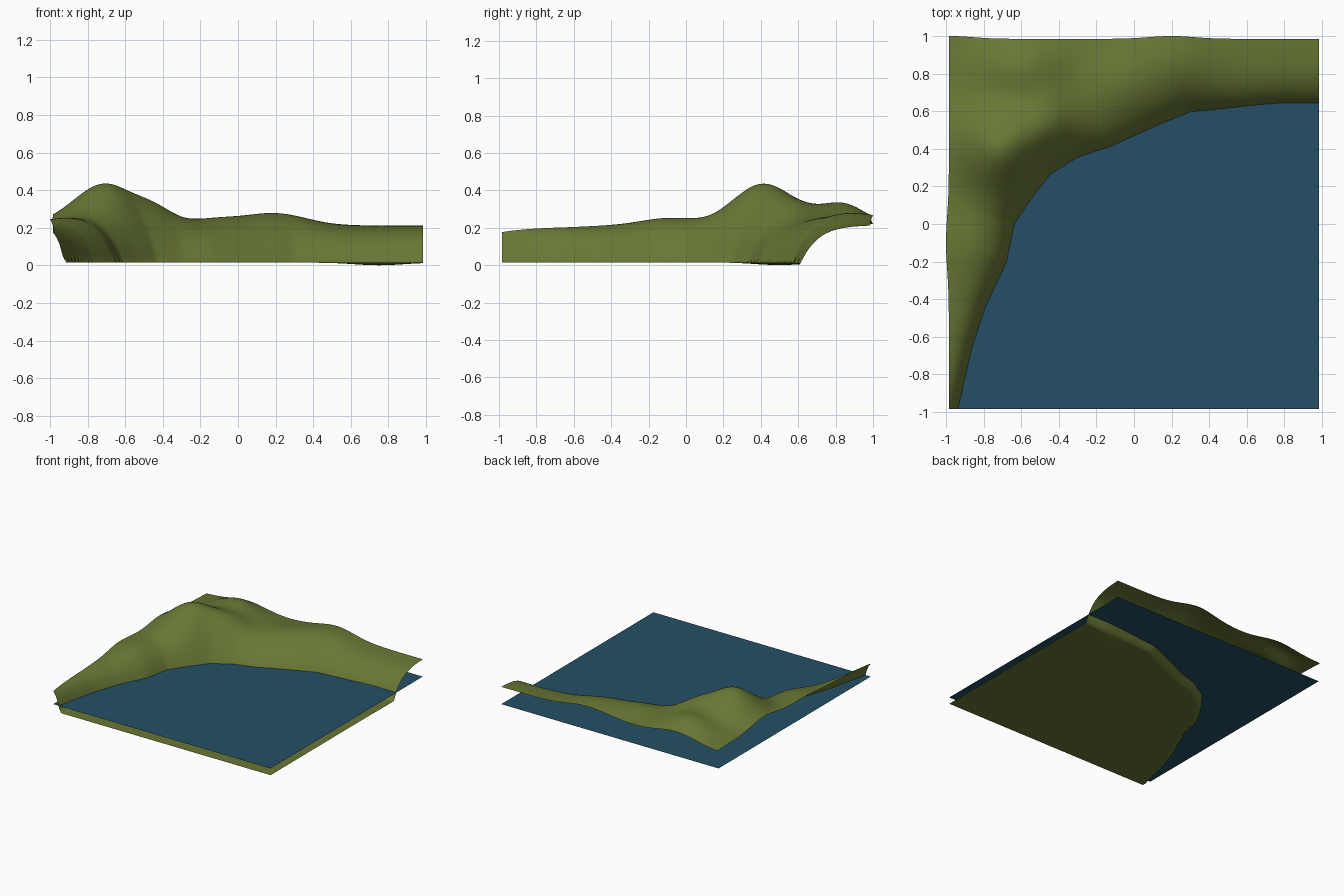
import bpy, bmesh, math

if "Cube" in bpy.data.objects:
    bpy.data.objects.remove(bpy.data.objects["Cube"])

# waterline of the bay, from the front left corner round to the right edge
SHORE = [(-1.02, -1.4), (-0.94, -1), (-0.86, -0.65), (-0.79, -0.44), (-0.68, -0.2),
         (-0.64, 0), (-0.55, 0.14), (-0.45, 0.27), (-0.3, 0.36), (-0.13, 0.41),
         (0, 0.47), (0.13, 0.53), (0.3, 0.6), (0.6, 0.625), (0.8, 0.64), (1.4, 0.645)]
# hills: x, y, height, x spread, y spread
HILLS = [(-0.7, 0.4, 0.23, 0.17, 0.17), (-0.44, 0.55, 0.085, 0.12, 0.13),
         (-0.6, 0.84, 0.11, 0.17, 0.12), (0.2, 0.86, 0.07, 0.17, 0.18),
         (-0.1, 0.72, 0.035, 0.13, 0.13), (-0.86, -0.1, 0.045, 0.15, 0.17)]
FLOOR, PLATEAU, SEA = 0.015, 0.2, 0.07


def shore_distance(x, y):
    """Distance to the shore, positive on land."""
    best, sign = 9, 1
    for (ax, ay), (bx, by) in zip(SHORE, SHORE[1:]):
        dx, dy = bx - ax, by - ay
        t = max(0, min(1, ((x - ax) * dx + (y - ay) * dy) / (dx * dx + dy * dy)))
        best = min(best, math.hypot(x - ax - t * dx, y - ay - t * dy))
        if ax <= x < bx:
            sign = 1 if y > ay + (x - ax) / dx * dy else -1
    return sign * best


def bump(v, c, s):
    return math.exp(-((v - c) / s) ** 2 / 2)


def height(x, y):
    # bank is steeper toward the front left
    w = 0.035 + 0.055 * max(0, min(1, (y + 1) / 1.3))
    d = shore_distance(x, y) + 0.32 * w
    z = FLOOR - 0.014 * bump(x, 0.75, 0.13) * bump(y, 0.5, 0.13)
    if d > 0:
        k = 1 - math.exp(-d / w)
        z += k * (PLATEAU + sum(h * bump(x, a, s) * bump(y, b, t) for a, b, h, s, t in HILLS))
    return z


def material(name, rgb):
    m = bpy.data.materials.new(name)
    m.diffuse_color = (*rgb, 1)
    m.use_nodes = True
    m.node_tree.nodes["Principled BSDF"].inputs["Base Color"].default_value = m.diffuse_color
    return m


def sheet(name, n, mat):
    bm = bmesh.new()
    bmesh.ops.create_grid(bm, x_segments=n, y_segments=n, size=0.985)
    me = bpy.data.meshes.new(name)
    bm.to_mesh(me)
    bm.free()
    ob = bpy.data.objects.new(name, me)
    bpy.context.collection.objects.link(ob)
    me.materials.append(mat)
    return ob


# land and sea floor in one sheet
land = sheet("terrain", 110, material("olive grass", (0.14, 0.185, 0.035)))
for v in land.data.vertices:
    x, y = v.co.x, v.co.y
    v.co.z = height(x, y)
    # rim bulges slightly outward beside the hills
    if y > 0.9:
        v.co.y += (y - 0.9) / 0.085 * 0.015 * (bump(x, 0.2, 0.12) + bump(x, -0.98, 0.12))
    if x < -0.9:
        v.co.x -= (-0.9 - x) / 0.085 * 0.015 * bump(y, -0.1, 0.14)
land.data.shade_smooth()

# flat water
water = sheet("water", 1, material("deep blue water", (0.018, 0.078, 0.128)))
water.location.z = SEA
